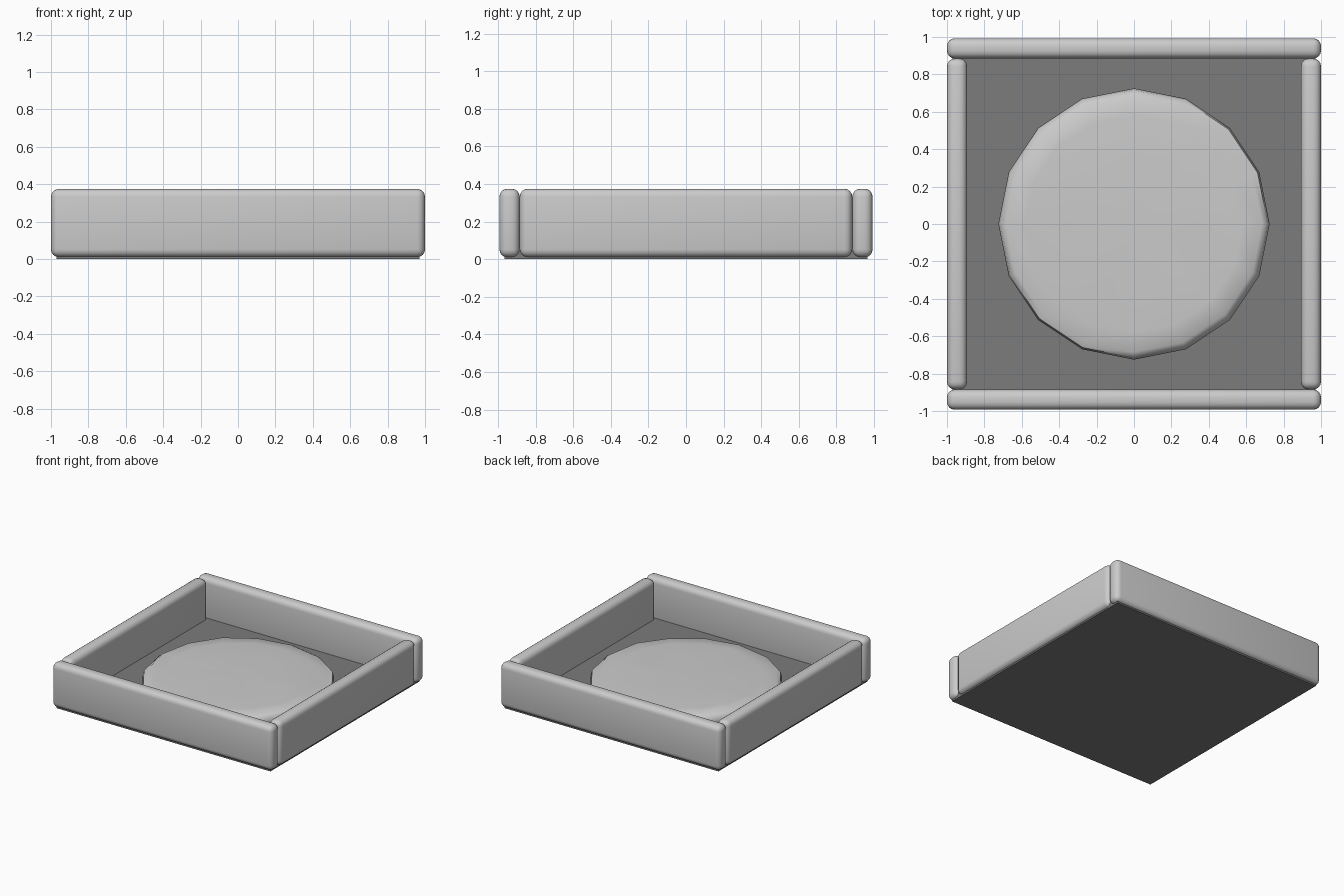
import bpy, bmesh, math, random
from mathutils import Vector

if "Cube" in bpy.data.objects:
    bpy.data.objects.remove(bpy.data.objects["Cube"])

random.seed(4)


def smooth(obj, angle=40):
    bpy.ops.object.select_all(action='DESELECT')
    obj.select_set(True)
    bpy.context.view_layer.objects.active = obj
    bpy.ops.object.shade_smooth_by_angle(angle=math.radians(angle))


def box(name, lo, hi, bevel=0.0):
    lo, hi = Vector(lo), Vector(hi)
    bm = bmesh.new()
    bmesh.ops.create_cube(bm, size=1)
    for v in bm.verts:
        v.co = Vector(((lo[i] + hi[i]) / 2 + v.co[i] * (hi[i] - lo[i]) for i in range(3)))
    if bevel:
        bmesh.ops.bevel(bm, geom=bm.edges[:], offset=bevel, segments=4,
                        profile=0.5, affect='EDGES')
    me = bpy.data.meshes.new(name)
    bm.to_mesh(me)
    bm.free()
    obj = bpy.data.objects.new(name, me)
    bpy.context.collection.objects.link(obj)
    smooth(obj)
    return obj


# Four rounded boards around the box
Z0, Z1, R = 0.01, 0.375, 0.042
for side, s in (("front", -1), ("back", 1)):
    y = sorted((s * 0.885, s * 0.993))
    box(side + "_board", (-1, y[0], Z0), (1, y[1], Z1), R)
for side, s in (("left", -1), ("right", 1)):
    x = sorted((s * 0.892, s * 1.0))
    box(side + "_board", (x[0], -0.885, Z0), (x[1], 0.885, Z1), R)

# Thin dark floor under the boards
floor = box("floor", (-0.97, -0.965, 0), (0.97, 0.965, 0.05))
mat = bpy.data.materials.new("floor_grey")
mat.diffuse_color = (0.2, 0.2, 0.2, 1)
mat.use_nodes = True
mat.node_tree.nodes["Principled BSDF"].inputs["Base Color"].default_value = mat.diffuse_color
floor.data.materials.append(mat)

# Low sixteen-sided sand heap with an uneven, dented top
N = 16
rings = [(0.71, 0.04), (0.725, 0.09), (0.715, 0.13), (0.685, 0.152),
         (0.58, 0.158), (0.35, 0.162)]
dents = [(0.61, 0.34, 0.10, 0.06), (-0.54, -0.36, 0.10, 0.05),
         (0.47, 0.54, 0.08, 0.03), (-0.22, -0.58, 0.10, 0.02)]


def height(x, y, z):
    if z < 0.14:
        return z
    for dx, dy, r, depth in dents:
        z -= depth * math.exp(-((x - dx) ** 2 + (y - dy) ** 2) / r ** 2)
    return z + random.uniform(-0.004, 0.004)


bm = bmesh.new()
loops = []
for r, z in rings:
    loop = []
    for i in range(N):
        a = math.tau * i / N
        x, y = r * math.cos(a), r * math.sin(a)
        loop.append(bm.verts.new((x, y, height(x, y, z))))
    loops.append(loop)
for a, b in zip(loops, loops[1:]):
    for i in range(N):
        j = (i + 1) % N
        bm.faces.new((a[i], a[j], b[j], b[i]))
top = bm.verts.new((0, 0, 0.165))
for i in range(N):
    bm.faces.new((loops[-1][i], loops[-1][(i + 1) % N], top))
bm.faces.new(loops[0][::-1])
me = bpy.data.meshes.new("sand_heap")
bm.to_mesh(me)
bm.free()
sand = bpy.data.objects.new("sand_heap", me)
bpy.context.collection.objects.link(sand)
smooth(sand, 50)
